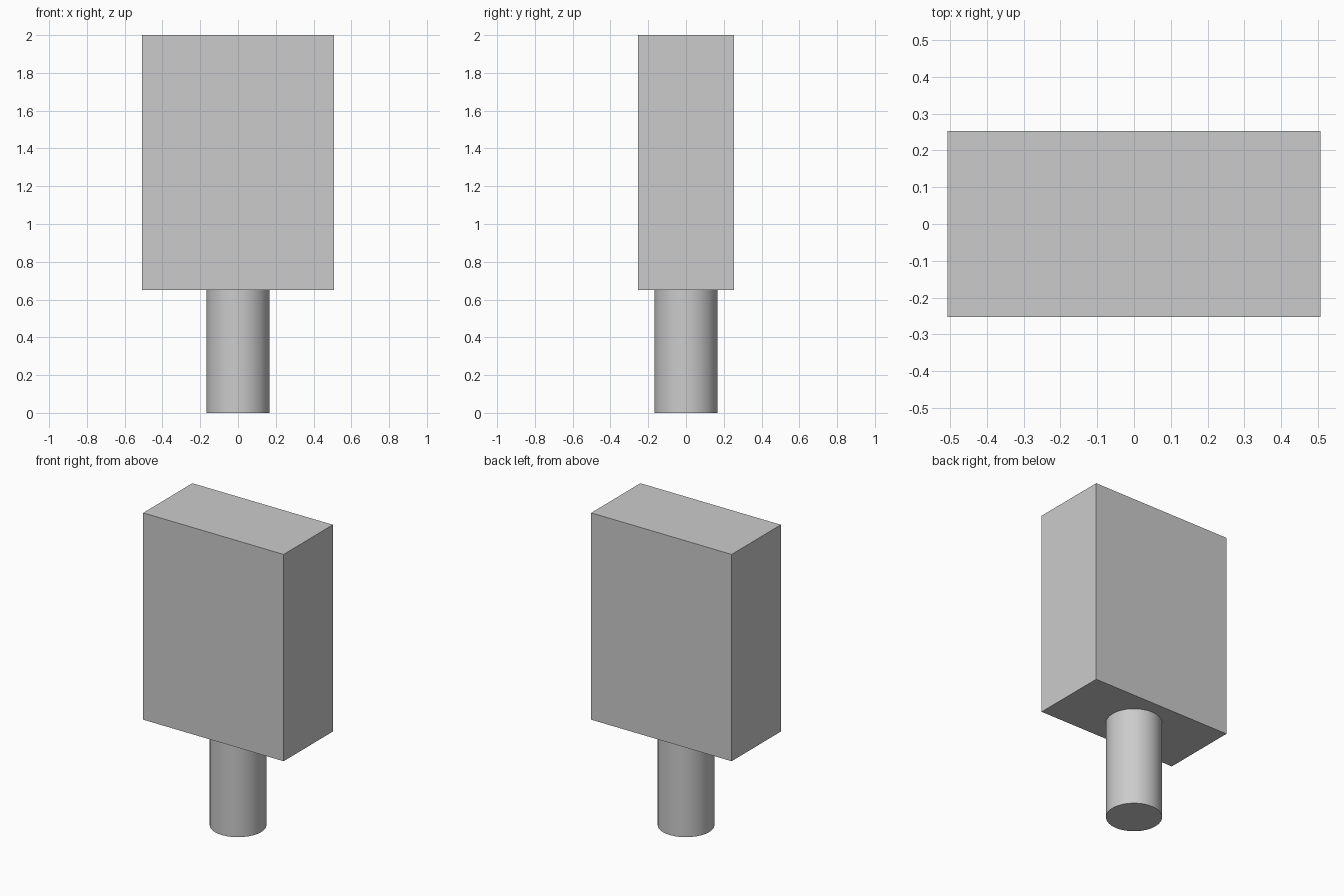
import bpy

cube = bpy.data.objects.get("Cube")
if cube:
    bpy.data.objects.remove(cube, do_unlink=True)

# Plain grey material
grey = bpy.data.materials.new("grey")
grey.use_nodes = True
color = (0.6, 0.6, 0.6, 1)
grey.diffuse_color = color
grey.node_tree.nodes["Principled BSDF"].inputs["Base Color"].default_value = color

BLOCK_BOTTOM = 0.65
BLOCK_TOP = 2.0
BLOCK_WIDTH = 1.014
BLOCK_DEPTH = 0.507
HANDLE_RADIUS = 0.168


def finish(name):
    obj = bpy.context.object
    obj.name = name
    obj.data.name = name
    obj.data.materials.append(grey)
    bpy.ops.object.transform_apply(location=False, rotation=False, scale=True)
    return obj


# Upper block
bpy.ops.mesh.primitive_cube_add(size=1, location=(0, 0, (BLOCK_BOTTOM + BLOCK_TOP) / 2))
bpy.context.object.scale = (BLOCK_WIDTH, BLOCK_DEPTH, BLOCK_TOP - BLOCK_BOTTOM)
finish("head_block")

# Round handle below the block
bpy.ops.mesh.primitive_cylinder_add(
    vertices=32, radius=HANDLE_RADIUS, depth=BLOCK_BOTTOM,
    location=(0, 0, BLOCK_BOTTOM / 2))
finish("handle")
bpy.ops.object.shade_smooth_by_angle()
